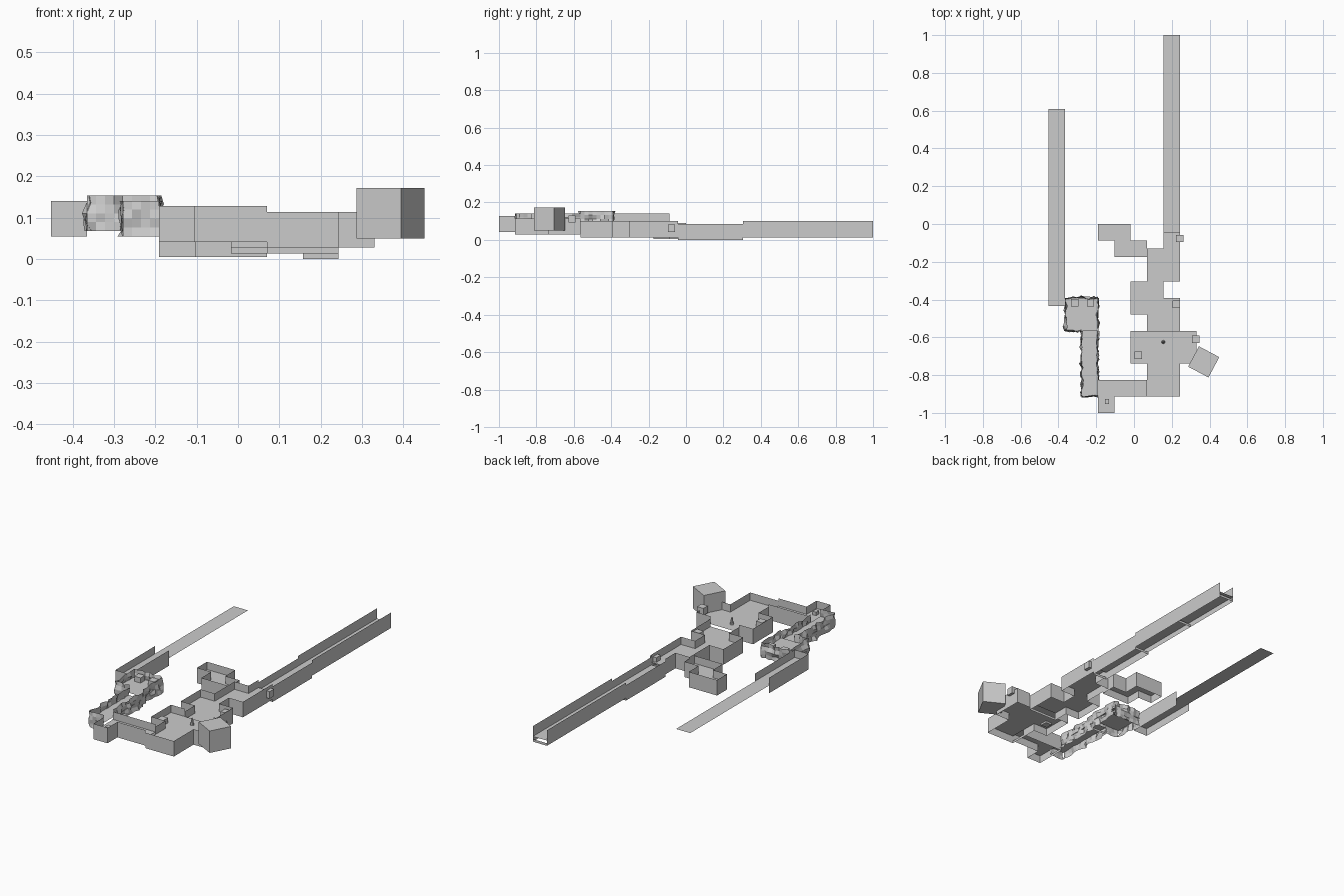
import bpy, bmesh, math
from mathutils import Vector, Matrix, noise

if "Cube" in bpy.data.objects:
    bpy.data.objects.remove(bpy.data.objects["Cube"])

C = 2 / 23          # grid cell
X0, Y0 = -0.452, -1.0
H = 0.086           # wall height
DIRS = ((1, 0), (0, 1), (-1, 0), (0, -1))
CORNERS = {(1, 0): ((1, 0), (1, 1)), (0, 1): ((1, 1), (0, 1)),
           (-1, 0): ((0, 1), (0, 0)), (0, -1): ((0, 0), (1, 0))}


def block(i0, i1, j0, j1):
    return {(i, j) for i in range(i0, i1) for j in range(j0, j1)}


def finish(bm, name):
    me = bpy.data.meshes.new(name)
    bm.to_mesh(me)
    bm.free()
    ob = bpy.data.objects.new(name, me)
    bpy.context.collection.objects.link(ob)
    return ob


def panel(bm, a, b, z0, z1, rough=0.0):
    """Upright wall sheet from a to b, optionally a rocky grid pushed along its normal."""
    a, b = Vector(a), Vector(b)
    out = Vector((b.y - a.y, a.x - b.x)).normalized()
    n = 4 if rough else 1
    rows = []
    for k in range(n + 1):
        row = []
        for s in range(n + 1):
            p = a.lerp(b, s / n)
            z = z0 + (z1 - z0) * k / n
            if rough:
                p = p + out * rough * noise.noise(Vector((p.x, p.y, z)) * 31.7)
            row.append(bm.verts.new((p.x, p.y, z)))
        rows.append(row)
    for k in range(n):
        for s in range(n):
            bm.faces.new((rows[k][s + 1], rows[k][s], rows[k + 1][s], rows[k + 1][s + 1]))


def room(name, cells, z, links=None, dj=0.0, rough=0.0, floor=True,
         has_wall=lambda c, d: True):
    """Floor at half wall height, walls on outer edges; linked cells get a low sill."""
    links = links or {}
    bm = bmesh.new()

    def pt(i, j):
        return (X0 + i * C, Y0 + (j + dj) * C)

    for i, j in sorted(cells):
        if floor:
            bm.faces.new([bm.verts.new((*pt(i + u, j + v), z + H / 2))
                          for u, v in ((0, 0), (1, 0), (1, 1), (0, 1))])
        for d in DIRS:
            nb = (i + d[0], j + d[1])
            if nb in cells:
                continue
            a, b = (pt(i + u, j + v) for u, v in CORNERS[d])
            if nb in links:
                if links[nb] < z:
                    panel(bm, b, a, links[nb], z)
            elif has_wall((i, j), d):
                panel(bm, a, b, z, z + H, rough)
    bmesh.ops.remove_doubles(bm, verts=bm.verts, dist=0.0005)
    if not rough:
        bmesh.ops.dissolve_limit(bm, angle_limit=0.01, verts=bm.verts, edges=bm.edges)
    return finish(bm, name)


def cube(name, x, y, z, sx, sz=None, turn=0.0, sy=None):
    bm = bmesh.new()
    bmesh.ops.create_cube(bm, size=1)
    ob = finish(bm, name)
    ob.scale = (sx, sy or sx, sz or sx)
    ob.location = (x, y, z)
    ob.rotation_euler.z = math.radians(turn)
    return ob


# Connected rooms: name, cells, wall base height, roughness, floor
rooms = [
    ("front_hall", block(6, 8, 1, 3) | block(5, 9, 3, 5), 0.028, 0, True),
    ("middle_hall", block(6, 8, 5, 6) | block(5, 8, 6, 7) | block(5, 7, 7, 8)
     | block(6, 8, 8, 10) | block(7, 8, 10, 11), 0.014, 0, True),
    ("lower_passage", block(7, 8, 11, 15), 0.0, 0, False),
    ("long_passage", block(7, 8, 15, 23), 0.014, 0, False),
    ("front_passage", block(3, 6, 1, 2), 0.042, 0, True),
    ("alcove", block(3, 4, 0, 1), 0.042, 0, True),
    ("cave_passage", block(2, 3, 1, 5), 0.055, 0.02, True),
    ("cave_chamber", block(1, 3, 5, 7), 0.068, 0.02, True),
]
level = {c: z for _, cells, z, _, _ in rooms for c in cells}
for name, cells, z, rough, floor in rooms:
    room(name, cells, z, level, rough=rough, floor=floor,
         has_wall=lambda c, d: not (c[1] == 22 and d == (0, 1)))

# One level floor runs through both passages
room("passage_floor", block(7, 8, 11, 23), 0.0, has_wall=lambda c, d: False)

# Separate bent room at the back and the exit path on the left
room("back_room", block(3, 5, 11, 12) | block(4, 6, 10, 11), 0.005, dj=-0.5)
room("exit_path", block(0, 1, 7, 19), 0.055, dj=-0.5,
     has_wall=lambda c, d: c[1] < 11 and d != (0, 1))

# Low sills across the long passage
bm = bmesh.new()
for j in (19, 23):
    y = Y0 + j * C
    panel(bm, (X0 + 7 * C, y), (X0 + 8 * C, y), 0.014, 0.028)
finish(bm, "passage_sills")

# Large turned block outside the front hall
cube("turned_block", 0.369, -0.73, 0.111, 0.122, 0.122, -28)

# Small marker blocks
for x, y, z in ((0.243, -0.077, 0.063), (0.223, -0.425, 0.07), (0.326, -0.61, 0.112),
                (0.022, -0.695, 0.08), (-0.314, -0.417, 0.12), (-0.23, -0.417, 0.12)):
    cube("marker_block", x, y, z, 0.039)
cube("alcove_chest", -0.142, -0.94, 0.095, 0.021, 0.02, 0, 0.026)

# Standing figure in the front hall
bm = bmesh.new()
bmesh.ops.create_cone(bm, cap_ends=True, segments=8, radius1=0.010, radius2=0.005, depth=0.03,
                      matrix=Matrix.Translation((0.155, -0.625, 0.086)))
bmesh.ops.create_icosphere(bm, subdivisions=1, radius=0.006,
                           matrix=Matrix.Translation((0.155, -0.625, 0.105)))
finish(bm, "standing_figure")
